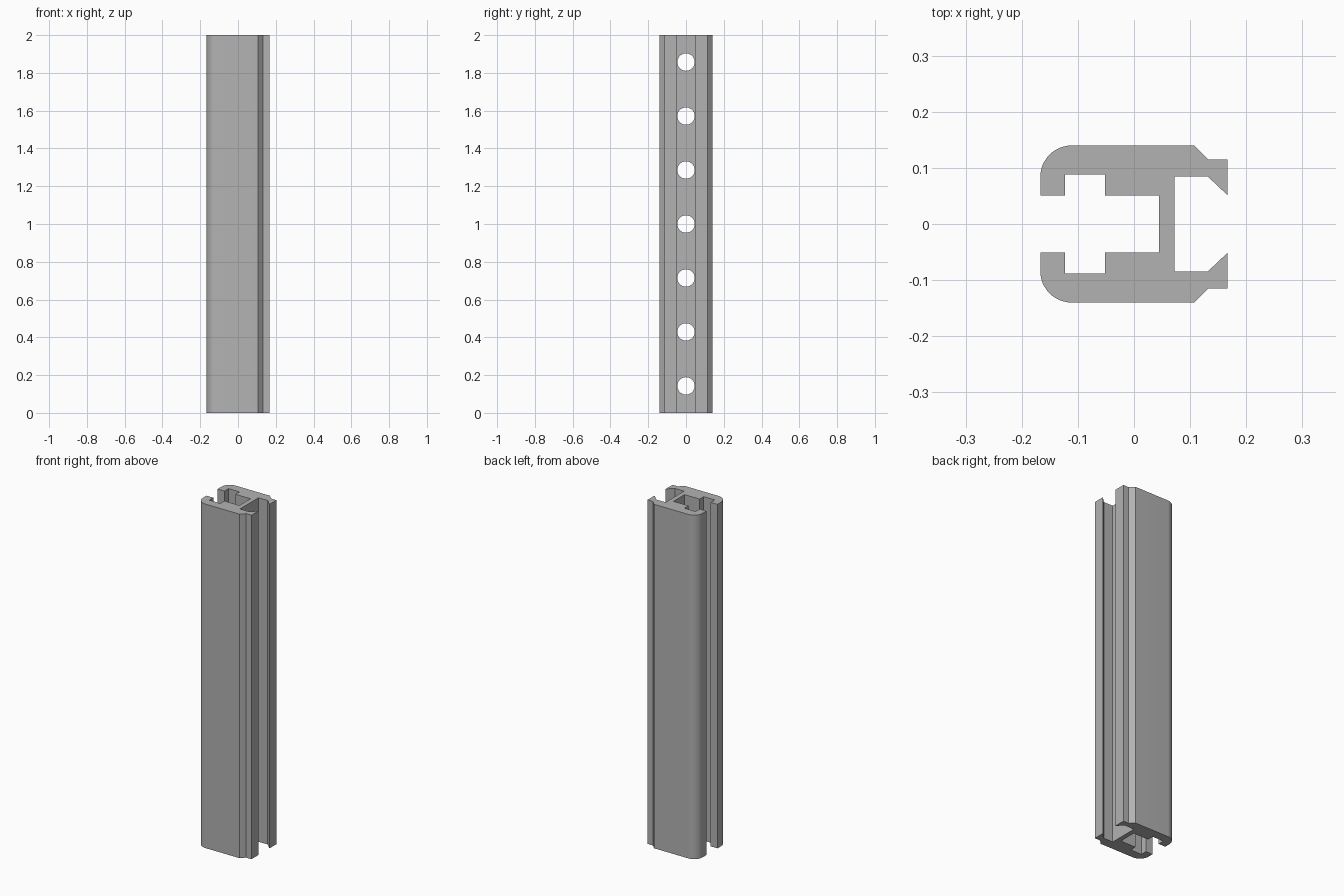
import bpy, bmesh
from math import cos, sin, pi, radians
from mathutils import Matrix, Vector

LENGTH = 2.0
HOLES = 7
HOLE_RADIUS = 0.046

if "Cube" in bpy.data.objects:
    bpy.data.objects.remove(bpy.data.objects["Cube"], do_unlink=True)

# Plain metal colour
grey = bpy.data.materials.new("mid grey metal")
grey.use_nodes = True
colour = (0.45, 0.45, 0.45, 1)
grey.diffuse_color = colour
grey.node_tree.nodes["Principled BSDF"].inputs["Base Color"].default_value = colour


def make_object(name, bm):
    bmesh.ops.recalc_face_normals(bm, faces=bm.faces)
    mesh = bpy.data.meshes.new(name)
    bm.to_mesh(mesh)
    bm.free()
    mesh.materials.append(grey)
    obj = bpy.data.objects.new(name, mesh)
    bpy.context.collection.objects.link(obj)
    return obj


# Back half of the cross-section, from the slot side of the web to the channel side
radius, steps = 0.056, 12
corner = [(-0.111 - radius * sin(pi / 2 * i / steps),
           0.084 + radius * cos(pi / 2 * i / steps)) for i in range(steps, -1, -1)]
half = [(0.045, 0.051), (-0.052, 0.051), (-0.052, 0.088), (-0.123, 0.088),
        (-0.123, 0.051), (-0.167, 0.051)]
half += corner
half += [(0.107, 0.14), (0.132, 0.115), (0.167, 0.115), (0.167, 0.051),
         (0.131, 0.085), (0.072, 0.085)]
outline = half + [(x, -y) for x, y in reversed(half)]

# Extruded rail
bm = bmesh.new()
base = bm.faces.new([bm.verts.new((x, y, 0)) for x, y in outline])
top = bmesh.ops.extrude_face_region(bm, geom=[base])["geom"]
bmesh.ops.translate(bm, vec=Vector((0, 0, LENGTH)),
                    verts=[v for v in top if isinstance(v, bmesh.types.BMVert)])
rail = make_object("slotted_rail", bm)

# Row of round holes through the web
bm = bmesh.new()
for i in range(HOLES):
    z = LENGTH * (i + 0.5) / HOLES
    bmesh.ops.create_cone(
        bm, cap_ends=True, segments=32, radius1=HOLE_RADIUS, radius2=HOLE_RADIUS, depth=0.1,
        matrix=Matrix.Translation((0.058, 0, z)) @ Matrix.Rotation(pi / 2, 4, "Y"))
cutter = make_object("hole_cutter", bm)
cutter.hide_render = True

cut = rail.modifiers.new("web holes", "BOOLEAN")
cut.operation = "DIFFERENCE"
cut.solver = "EXACT"
cut.object = cutter
bpy.ops.object.select_all(action="DESELECT")
rail.select_set(True)
bpy.context.view_layer.objects.active = rail
bpy.ops.object.modifier_apply(modifier=cut.name)
bpy.data.objects.remove(cutter, do_unlink=True)

# Smooth rounded corners and holes, crisp edges elsewhere
bpy.ops.object.shade_smooth_by_angle(angle=radians(30))
